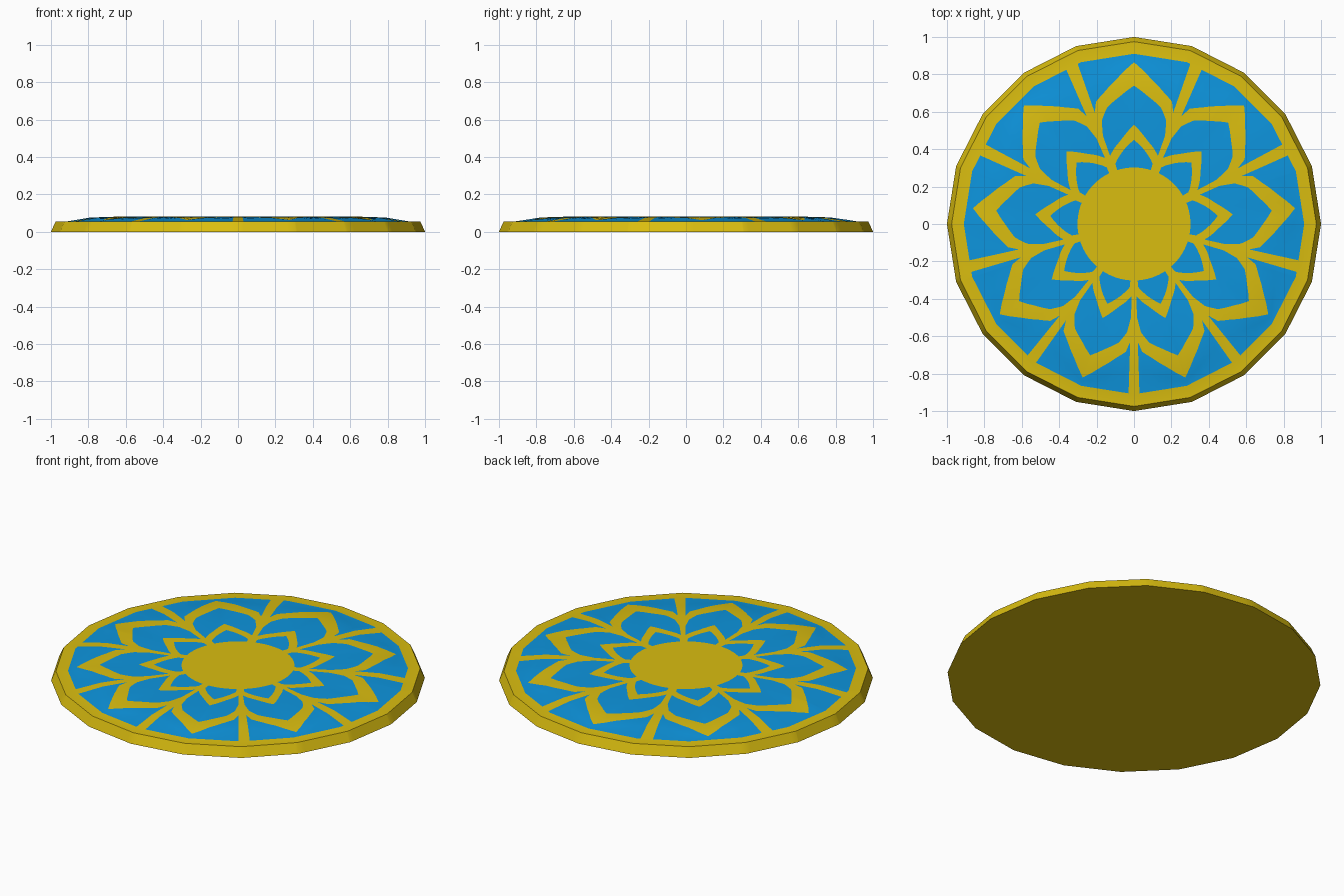
import bpy, bmesh, math

if "Cube" in bpy.data.objects:
    bpy.data.objects.remove(bpy.data.objects["Cube"])

def material(name, col):
    m = bpy.data.materials.new(name)
    m.diffuse_color = (*col, 1)
    m.use_nodes = True
    m.node_tree.nodes["Principled BSDF"].inputs["Base Color"].default_value = m.diffuse_color
    return m

gold = material("gold", (0.70, 0.51, 0.005))
blue = material("blue", (0.004, 0.30, 0.73))

def interp(pts, x):
    for (x0, y0), (x1, y1) in zip(pts, pts[1:]):
        if x <= x1:
            return y0 + (y1 - y0) * (max(x, x0) - x0) / (x1 - x0)
    return pts[-1][1]

# Petal outlines: radius against degrees from the petal axis
INNER_A = [(0, .45), (8, .395), (15, .345), (18, .32)]
INNER_B = [(0, .53), (8, .455), (14, .415), (18, .385)]
OUTER_C = [(0, .74), (6, .685), (12, .64), (16, .58), (18, .50)]
OUTER_D = [(0, .865), (6, .785), (12, .72), (16, .685), (18, .63)]
# Height of the shallow dome against radius
DOME = [(0, .082), (.65, .081), (.79, .076), (.91, .056), (.975, .055)]

# The nine-petal pattern is slightly squeezed toward the bottom
def warp(a):
    return a + 4.5 * math.sin(math.radians(a))

def unwarp(p):
    a = p
    for _ in range(12):
        a = p - 4.5 * math.sin(math.radians(a))
    return a

def petal_angle(p):
    return abs((unwarp(p) + 20) % 40 - 20)

def facet(p):  # radius factor of a 20-sided outline
    return math.cos(math.radians(9)) / math.cos(math.radians(p % 18 - 9))

# Columns: petal sample angles plus the 20 corners
angles = {round(warp(40 * k + t), 4) for k in range(9)
          for t in (-18, -16, -14, -12, -9, -6, -3, 0, 3, 6, 9, 12, 14, 16, 18)}
angles = sorted({round(a % 360, 4) for a in angles} | {18.0 * k for k in range(20)})

bm = bmesh.new()
cols = []
for p in angles:
    t, f = petal_angle(p), facet(p)
    d, edge = interp(OUTER_D, t), .91 * f
    radii = [.302, interp(INNER_A, t), interp(INNER_B, t), interp(OUTER_C, t),
             d, (d + edge) / 2, edge, .975 * f, f]
    s, c = math.sin(math.radians(p)), math.cos(math.radians(p))
    cols.append([bm.verts.new((r * s, r * c, 0 if i == 8 else interp(DOME, r / f)))
                 for i, r in enumerate(radii)])
centre = bm.verts.new((0, 0, .082))

# Blue bands and how far each reaches from the petal axis
BLUE = {0: 16.2, 2: 18, 4: 18, 5: 18}
n = len(cols)
for i in range(n):
    a, b = cols[i], cols[(i + 1) % n]
    end = angles[i + 1] if i + 1 < n else 360
    t = petal_angle((angles[i] + end) / 2)
    bm.faces.new((centre, b[0], a[0]))
    for k in range(8):
        face = bm.faces.new((a[k], b[k], b[k + 1], a[k + 1]))
        face.material_index = 1 if t < BLUE.get(k, 0) else 0
# Flat underside
bm.faces.new([c[8] for c in cols])
bmesh.ops.recalc_face_normals(bm, faces=bm.faces[:])

mesh = bpy.data.meshes.new("petal_disc")
bm.to_mesh(mesh)
bm.free()
mesh.materials.append(gold)
mesh.materials.append(blue)
disc = bpy.data.objects.new("petal_disc", mesh)
bpy.context.collection.objects.link(disc)
bpy.context.view_layer.objects.active = disc
disc.select_set(True)
bpy.ops.object.shade_smooth_by_angle(angle=math.radians(30))
